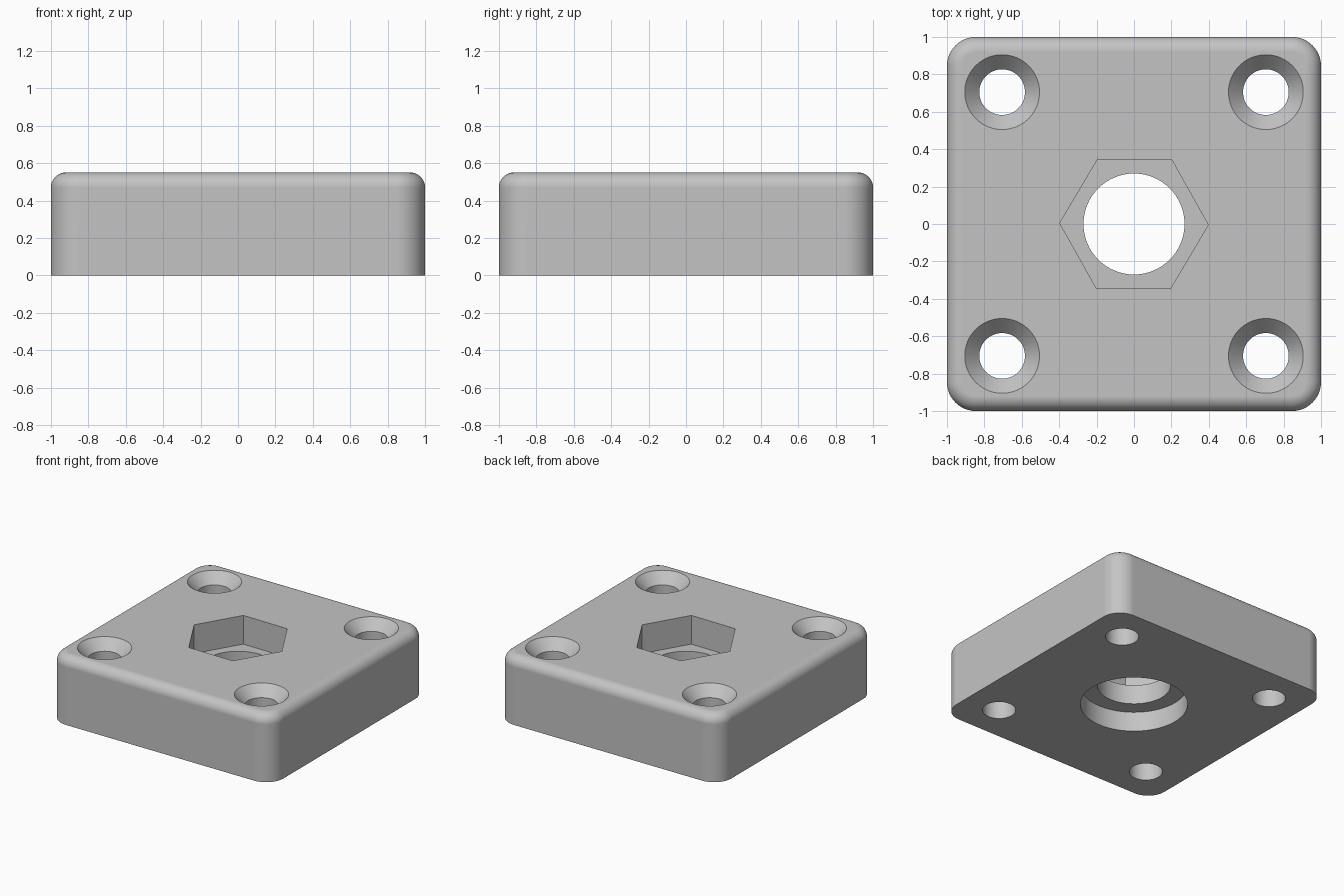
import bpy, bmesh, math

cube = bpy.data.objects.get("Cube")
if cube:
    bpy.data.objects.remove(cube)

HEIGHT = 0.55
HOLE_OFFSET = 0.705

grey = bpy.data.materials.new("plain grey")
grey.use_nodes = True
colour = (0.55, 0.55, 0.55, 1)
grey.diffuse_color = colour
grey.node_tree.nodes["Principled BSDF"].inputs["Base Color"].default_value = colour


def add_object(name, bm):
    mesh = bpy.data.meshes.new(name)
    bm.to_mesh(mesh)
    bm.free()
    obj = bpy.data.objects.new(name, mesh)
    bpy.context.collection.objects.link(obj)
    mesh.materials.append(grey)
    return obj


def turned_cutter(name, profile, x=0, y=0, sides=64, turn=0):
    """Closed solid swept around z from (radius, height) points."""
    bm = bmesh.new()
    rings = []
    for radius, z in profile:
        angles = [turn + math.tau * i / sides for i in range(sides)]
        rings.append([bm.verts.new((x + radius * math.cos(a), y + radius * math.sin(a), z))
                      for a in angles])
    for low, high in zip(rings, rings[1:]):
        for i in range(sides):
            j = (i + 1) % sides
            bm.faces.new((low[i], low[j], high[j], high[i]))
    bm.faces.new(rings[0][::-1])
    bm.faces.new(rings[-1])
    bmesh.ops.recalc_face_normals(bm, faces=bm.faces)
    cutter = add_object(name, bm)
    cutter.hide_render = True
    return cutter


# Block with rounded upright corners, then a rounded top rim
bm = bmesh.new()
bmesh.ops.create_cube(bm, size=2)
for v in bm.verts:
    v.co.z = HEIGHT if v.co.z > 0 else 0
upright = [e for e in bm.edges if abs(e.verts[0].co.z - e.verts[1].co.z) > 0.1]
bmesh.ops.bevel(bm, geom=upright, offset=0.155, segments=12, profile=0.5, affect='EDGES')
rim = [e for e in bm.edges if all(v.co.z > HEIGHT - 0.001 for v in e.verts)]
bmesh.ops.bevel(bm, geom=rim, offset=0.08, segments=10, profile=0.5, affect='EDGES')
plate = add_object("mounting_plate", bm)

# Countersunk screw holes in the four corners
cutters = [turned_cutter("screw_hole_cutter",
                         [(0.122, -0.1), (0.122, 0.467), (0.2, HEIGHT), (0.2, 0.7)],
                         sx * HOLE_OFFSET, sy * HOLE_OFFSET)
           for sx in (-1, 1) for sy in (-1, 1)]

# Central bore, wider from below, with a hexagonal pocket on top
cutters.append(turned_cutter("bore_cutter",
                             [(0.395, -0.1), (0.395, 0.16), (0.27, 0.16), (0.27, 0.4)]))
cutters.append(turned_cutter("hex_pocket_cutter", [(0.397, 0.317), (0.397, 0.7)],
                             sides=6, turn=math.radians(-0.7)))

bpy.ops.object.select_all(action='DESELECT')
plate.select_set(True)
bpy.context.view_layer.objects.active = plate
for cutter in cutters:
    cut = plate.modifiers.new(cutter.name, 'BOOLEAN')
    cut.operation = 'DIFFERENCE'
    cut.solver = 'EXACT'
    cut.object = cutter
    bpy.ops.object.modifier_apply(modifier=cut.name)
    bpy.data.objects.remove(cutter)

# Smooth curved walls, crisp hole edges and clean flat faces
bpy.ops.object.shade_smooth_by_angle(angle=math.radians(30))
weighted = plate.modifiers.new("clean_shading", 'WEIGHTED_NORMAL')
weighted.keep_sharp = True
